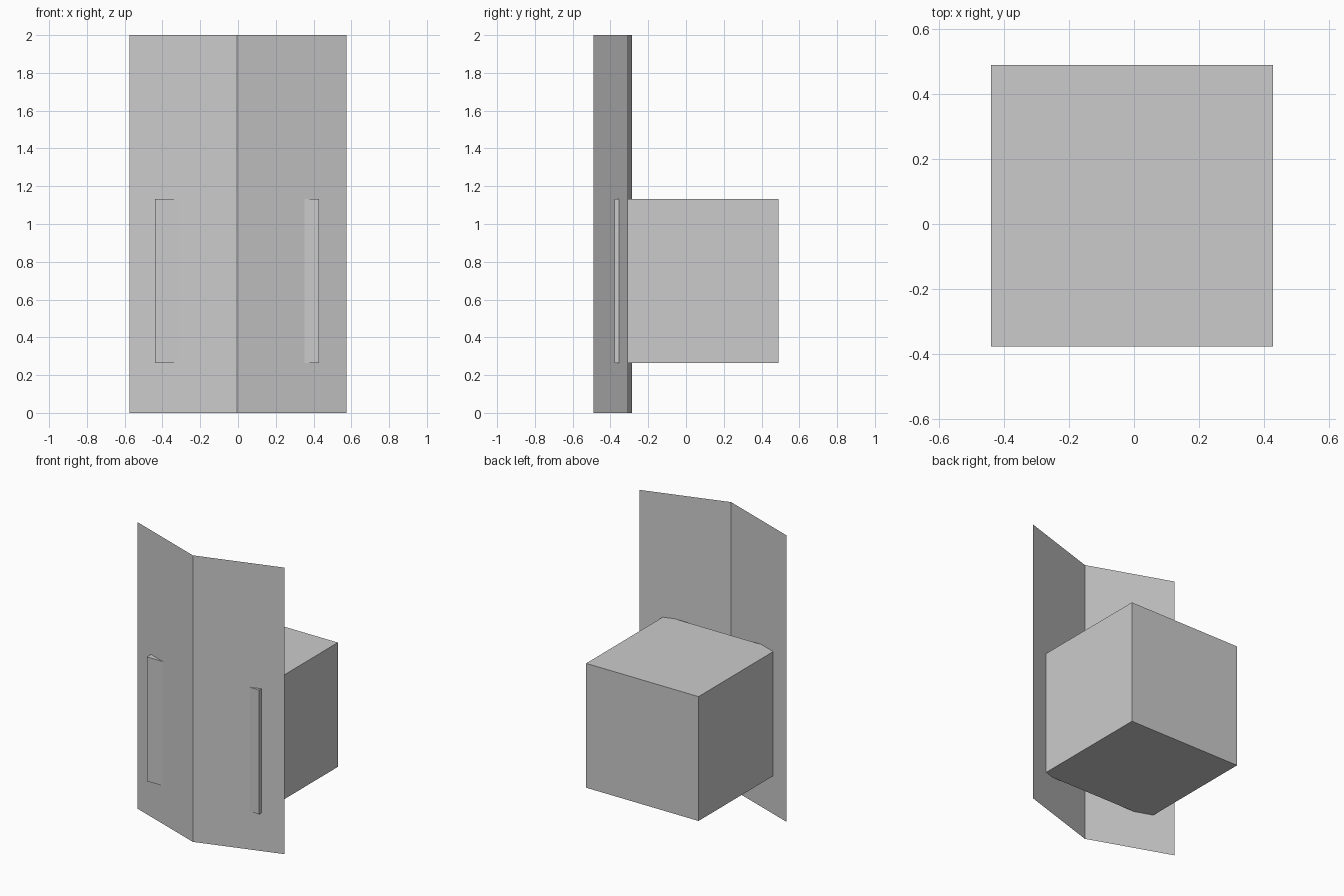
import bpy
import bmesh
from mathutils import Matrix, Vector

if "Cube" in bpy.data.objects:
    bpy.data.objects.remove(bpy.data.objects["Cube"])

grey = bpy.data.materials.new("plain_grey")
grey.diffuse_color = (0.6, 0.6, 0.6, 1.0)
grey.use_nodes = True
grey.node_tree.nodes["Principled BSDF"].inputs["Base Color"].default_value = grey.diffuse_color


def add_object(name, bm):
    mesh = bpy.data.meshes.new(name)
    bm.to_mesh(mesh)
    bm.free()
    mesh.materials.append(grey)
    obj = bpy.data.objects.new(name, mesh)
    bpy.context.collection.objects.link(obj)
    return obj


# Folded sheet: a shallow V in plan, extruded straight up, without thickness
HEIGHT = 2.0
PLAN = [(-0.575, -0.285), (-0.005, -0.49), (0.575, -0.308)]
bm = bmesh.new()
points = [bm.verts.new((x, y, 0)) for x, y in PLAN]
edges = [bm.edges.new(pair) for pair in zip(points, points[1:])]
top = bmesh.ops.extrude_edge_only(bm, edges=edges)["geom"]
bmesh.ops.translate(bm, vec=(0, 0, HEIGHT),
                    verts=[v for v in top if isinstance(v, bmesh.types.BMVert)])
for face in bm.faces:  # both panels face the front
    face.normal_update()
    if face.normal.y > 0:
        face.normal_flip()
add_object("folded_panel", bm)

# Cube behind the sheet, its front corners poking through
SIZE = 0.868
bm = bmesh.new()
bmesh.ops.create_cube(bm, size=SIZE)
cube = add_object("cube_block", bm)
cube.data.transform(Matrix.Translation(Vector((-0.006, 0.056, 0.699))))
